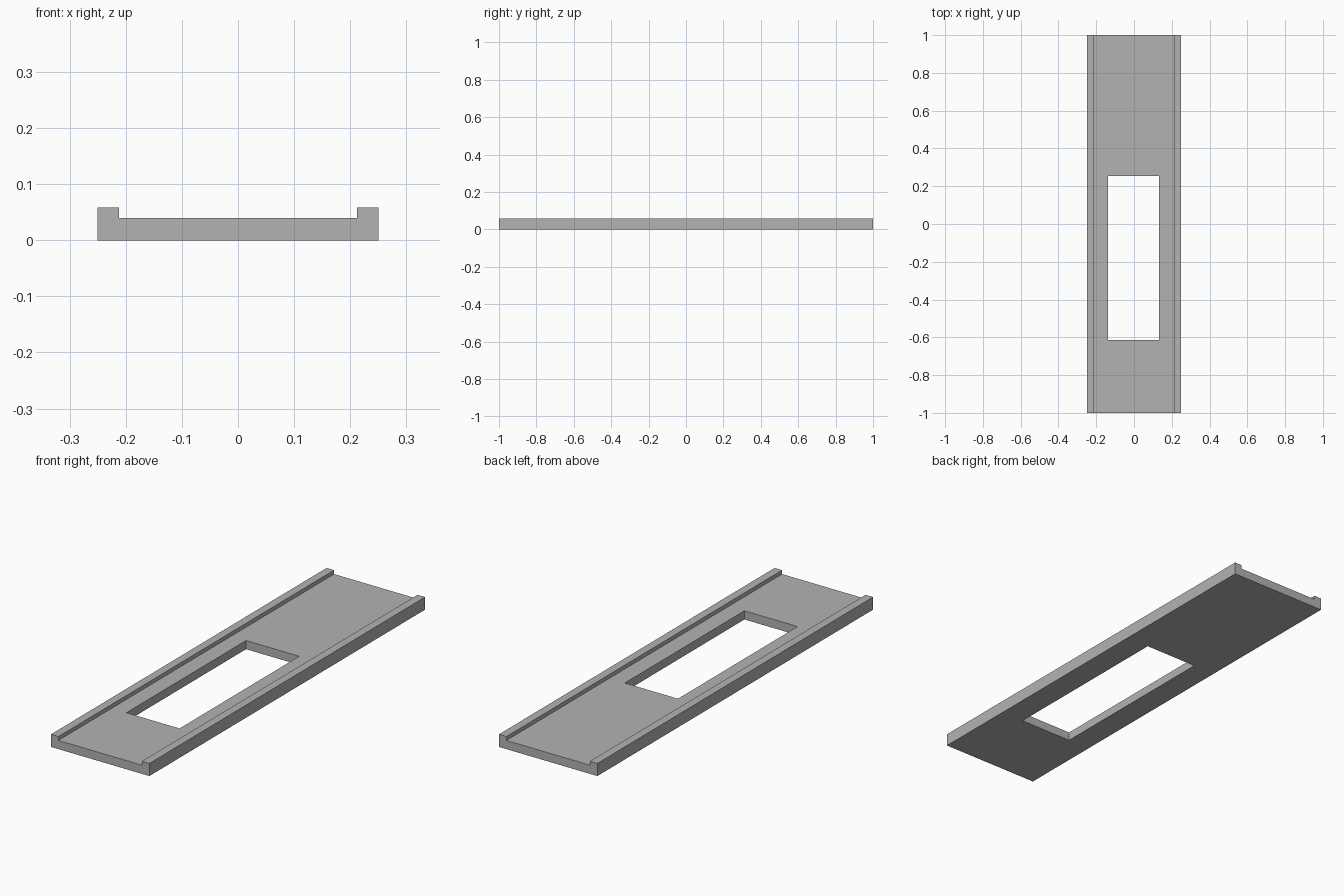
import bpy
import bmesh

cube = bpy.data.objects.get("Cube")
if cube:
    bpy.data.objects.remove(cube, do_unlink=True)

HALF_WIDTH, HALF_LENGTH = 0.25, 1.0
FLOOR_TOP, RAIL_TOP, RAIL_INNER = 0.04, 0.058, 0.212

grey = bpy.data.materials.new("plain_grey")
grey.use_nodes = True
colour = (0.45, 0.45, 0.45, 1)
grey.diffuse_color = colour
grey.node_tree.nodes["Principled BSDF"].inputs["Base Color"].default_value = colour


def extrude_profile(name, profile, y0, y1):
    """Solid made by sweeping an (x, z) outline from y0 to y1."""
    bm = bmesh.new()
    face = bm.faces.new([bm.verts.new((x, y0, z)) for x, z in profile])
    swept = bmesh.ops.extrude_face_region(bm, geom=[face])["geom"]
    verts = [v for v in swept if isinstance(v, bmesh.types.BMVert)]
    bmesh.ops.translate(bm, verts=verts, vec=(0, y1 - y0, 0))
    bmesh.ops.recalc_face_normals(bm, faces=bm.faces)
    mesh = bpy.data.meshes.new(name)
    bm.to_mesh(mesh)
    bm.free()
    mesh.materials.append(grey)
    obj = bpy.data.objects.new(name, mesh)
    bpy.context.collection.objects.link(obj)
    return obj


# Channel plate: flat floor with a raised rail along each long edge
right_half = [(HALF_WIDTH, 0), (HALF_WIDTH, RAIL_TOP),
              (RAIL_INNER, RAIL_TOP), (RAIL_INNER, FLOOR_TOP)]
outline = right_half + [(-x, z) for x, z in reversed(right_half)]
plate = extrude_profile("railed_plate", outline, -HALF_LENGTH, HALF_LENGTH)

# Rectangular window through the floor, slightly off centre
window = [(-0.137, -0.1), (0.133, -0.1), (0.133, 0.2), (-0.137, 0.2)]
cutter = extrude_profile("window_cutter", window, -0.614, 0.254)
cut = plate.modifiers.new("window", 'BOOLEAN')
cut.operation = 'DIFFERENCE'
cut.solver = 'EXACT'
cut.object = cutter

# Bake the cut and discard the cutter
depsgraph = bpy.context.evaluated_depsgraph_get()
baked = bpy.data.meshes.new_from_object(plate.evaluated_get(depsgraph))
plate.modifiers.clear()
plate.data = baked
bpy.data.objects.remove(cutter, do_unlink=True)
